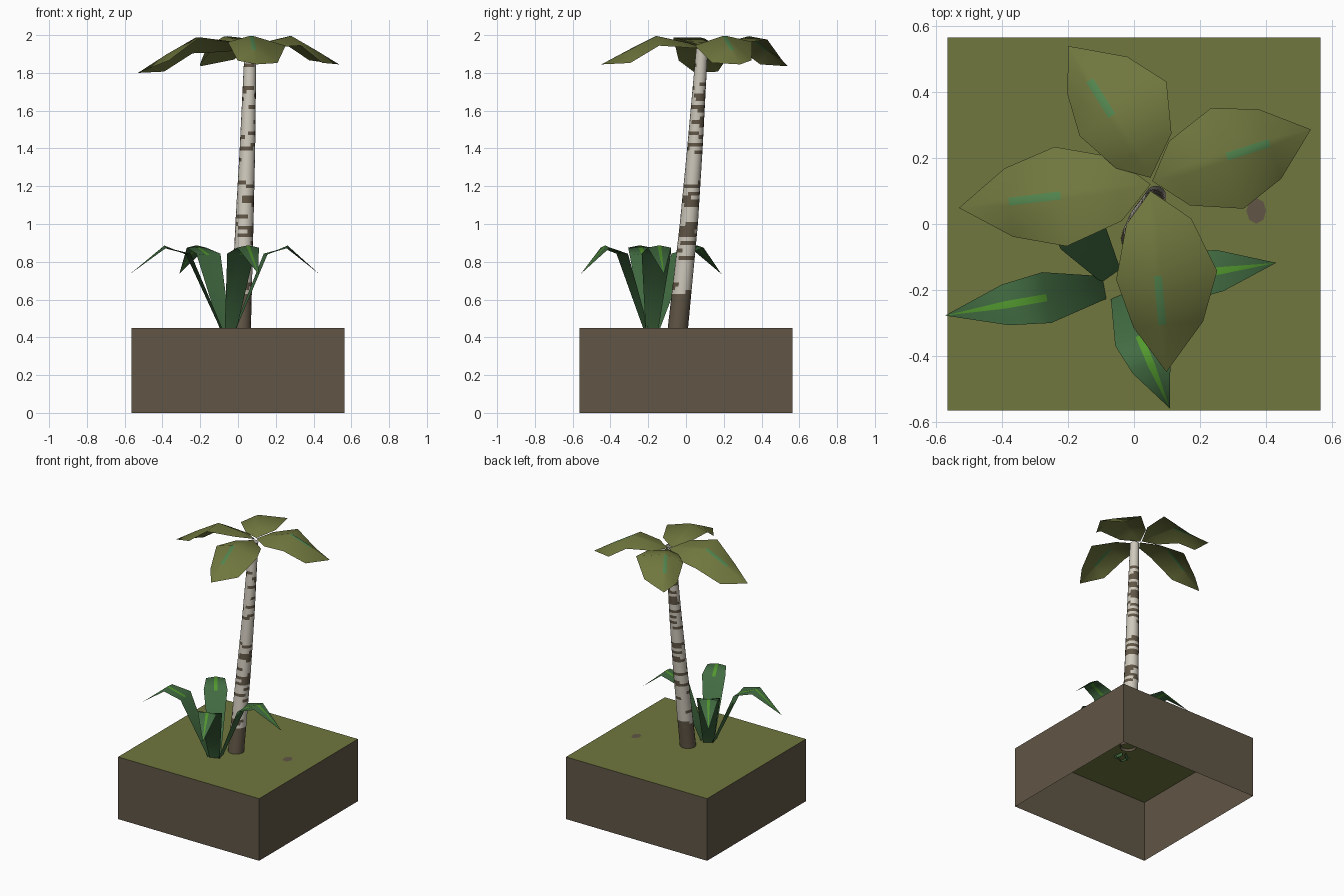
import bpy, bmesh, math, random

if "Cube" in bpy.data.objects:
    bpy.data.objects.remove(bpy.data.objects["Cube"])

random.seed(7)


def material(name, r, g, b):
    """Flat colour from 0-255 sRGB values."""
    m = bpy.data.materials.new(name)
    m.diffuse_color = [((c / 255 + 0.055) / 1.055) ** 2.4 for c in (r, g, b)] + [1]
    m.use_nodes = True
    m.node_tree.nodes["Principled BSDF"].inputs["Base Color"].default_value = m.diffuse_color
    return m


SOIL = material("soil_brown", 97, 86, 70)
GRASS = material("olive_green", 112, 119, 62)
BARK = material("pale_bark", 207, 201, 188)
TEAL = material("muted_green", 82, 132, 78)
LEAF = material("deep_green", 66, 108, 66)
STRIPE = material("bright_green", 82, 152, 46)


def finish(name, bm, mats, smooth=False):
    bmesh.ops.remove_doubles(bm, verts=bm.verts, dist=0.0005)
    me = bpy.data.meshes.new(name)
    bm.to_mesh(me)
    bm.free()
    for m in mats:
        me.materials.append(m)
    for p in me.polygons:
        p.use_smooth = smooth
    ob = bpy.data.objects.new(name, me)
    bpy.context.collection.objects.link(ob)
    return ob


def leaf(name, root, azimuth, rows, left, right, roll, rib, rib_rows, mats):
    """rows: (distance, width factor, centre z, edge drop); roll lifts the left side."""
    bm = bmesh.new()
    a = math.radians(azimuth)
    ux, uy = math.cos(a), math.sin(a)
    grid = []
    for d, f, z, drop in rows:
        line = []
        for w in (-right * f, -min(rib, right * f), min(rib, left * f), left * f):
            lower = drop if abs(w) > rib else 0
            line.append(bm.verts.new((root[0] + ux * d - uy * w,
                                      root[1] + uy * d + ux * w,
                                      z - lower + roll * w)))
        grid.append(line)
    for i in range(len(grid) - 1):
        for j in range(3):
            face = bm.faces.new((grid[i][j], grid[i + 1][j],
                                 grid[i + 1][j + 1], grid[i][j + 1]))
            face.material_index = int(j == 1 and i in rib_rows)
    return finish(name, bm, mats, True)


# Ground block, open underneath, with a grass top
bm = bmesh.new()
bmesh.ops.create_cube(bm, size=1)
for v in bm.verts:
    v.co = (v.co.x * 1.13, v.co.y * 1.13, (v.co.z + 0.5) * 0.45)
bm.normal_update()
for f in list(bm.faces):
    if f.normal.z > 0.5:
        f.material_index = 1
    elif f.normal.z < -0.5:
        bm.faces.remove(f)
finish("ground_block", bm, [SOIL, GRASS])

# Bare soil patch on the grass
bm = bmesh.new()
bmesh.ops.create_circle(bm, cap_ends=True, radius=0.03, segments=8)
for v in bm.verts:
    v.co = (v.co.x + 0.37, v.co.y * 1.3 + 0.04, 0.453)
finish("soil_patch", bm, [SOIL])

# Leaning tapered trunk, pale bark with brown dashes
PATH = [(0.43, 0.014, -0.045, 0.054), (1.0, 0.034, 0.015, 0.048),
        (1.4, 0.05, 0.047, 0.041), (1.93, 0.066, 0.085, 0.031)]


def trunk_at(z):
    for p, q in zip(PATH, PATH[1:]):
        if z <= q[0] + 1e-6:
            t = (z - p[0]) / (q[0] - p[0])
            return [p[k] + (q[k] - p[k]) * t for k in (1, 2, 3)]


SIDES, RINGS = 16, 75
bm = bmesh.new()
rings = []
for i in range(RINGS + 1):
    z = 0.43 + 1.5 * i / RINGS
    x, y, r = trunk_at(z)
    rings.append([bm.verts.new((x + r * math.cos(k * math.tau / SIDES),
                                y + r * math.sin(k * math.tau / SIDES), z))
                  for k in range(SIDES)])
for i in range(RINGS):
    z = 0.43 + 1.5 * (i + 0.5) / RINGS
    start = random.randrange(SIDES)
    length = random.randint(4, 11) if random.random() < 0.58 else 0
    for k in range(SIDES):
        n = (k + 1) % SIDES
        face = bm.faces.new((rings[i][k], rings[i][n], rings[i + 1][n], rings[i + 1][k]))
        dash = (k - start) % SIDES < length
        face.material_index = int(z < 0.64 or dash)
finish("trunk", bm, [BARK, SOIL], True)

# Crown leaves: root, azimuth, length, left width, right width, roll, extra droop
CROWN = [
    ("crown_leaf_left", (0.05, 0.12), 187, 0.584, 0.155, 0.148, 0.28, 0.045),
    ("crown_leaf_back", (0.05, 0.14), 122, 0.470, 0.115, 0.195, -0.12, 0.010),
    ("crown_leaf_right", (0.055, 0.13), 18, 0.505, 0.155, 0.165, 0.06, 0.0),
    ("crown_leaf_front", (0.05, 0.10), -85, 0.550, 0.180, 0.127, -0.06, 0.0),
]
SHAPE = [(0, 0, 1.93, 0), (0.17, 0.64, 1.96, 0.02), (0.47, 1, 1.995, 0.04),
         (0.74, 0.69, 1.92, 0.06), (1, 0, 1.845, 0)]
for name, root, az, length, wl, wr, roll, droop in CROWN:
    rows = [(length * t, f, z - droop * t * t, e) for t, f, z, e in SHAPE]
    leaf(name, root, az, rows, wl, wr, roll, 0.012, (2,), [GRASS, TEAL])

# Ground plant: arching striped leaves from one clump
PLANT = [("plant_leaf_left", 190, 0.53), ("plant_leaf_right", 8, 0.485),
         ("plant_leaf_front", -67, 0.405), ("plant_leaf_back", 125, 0.455)]
ARCH = [(0.06, 0.42, 0.43, 0), (0.41, 1, 0.835, -0.008),
        (0.65, 0.8, 0.885, 0.01), (1, 0, 0.735, 0)]
for name, az, length in PLANT:
    rows = [(length * t, f, z, e) for t, f, z, e in ARCH]
    leaf(name, (-0.05, -0.185), az, rows, 0.078, 0.078, 0, 0.011, (1, 2), [LEAF, STRIPE])
